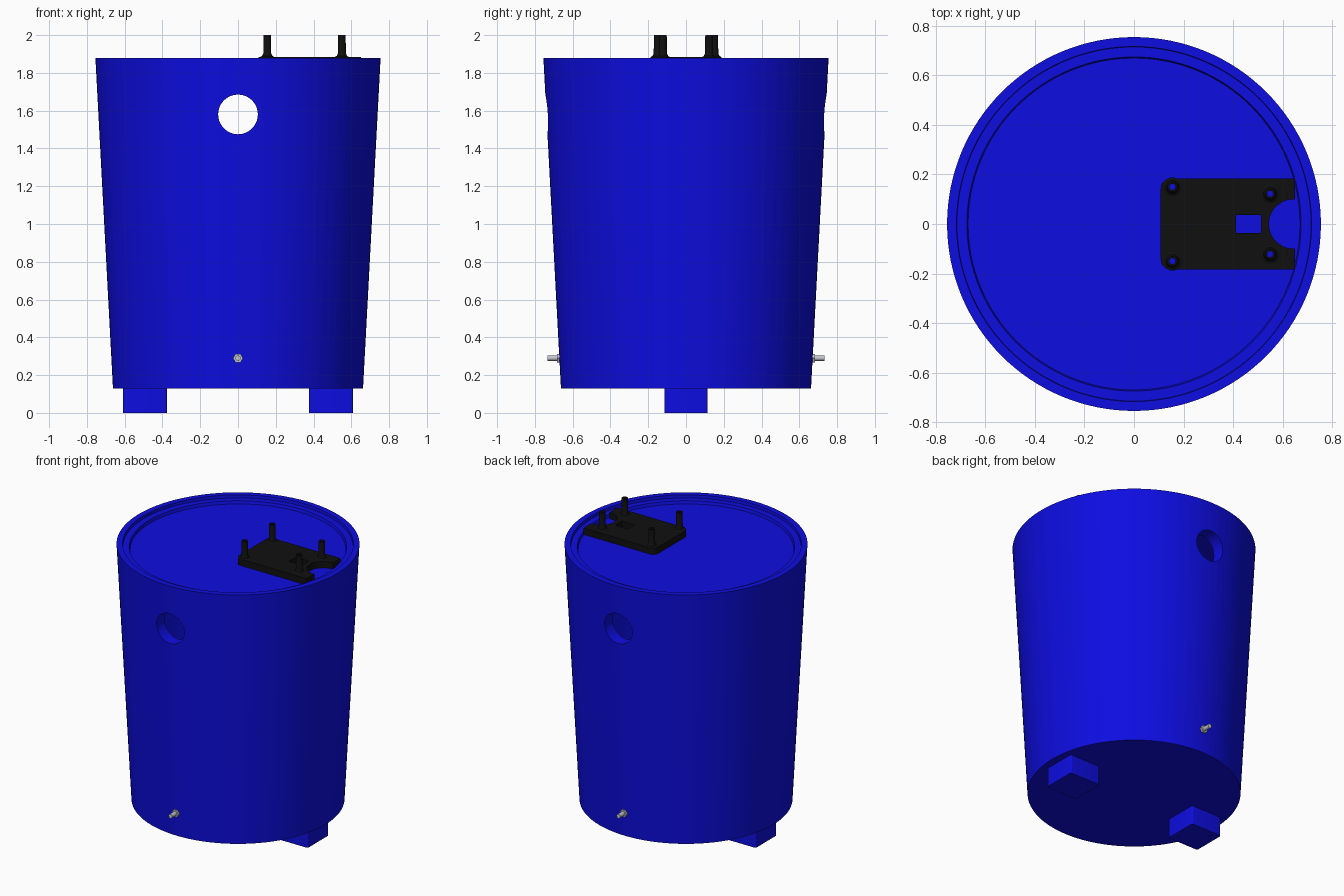
import bpy, bmesh, math
from mathutils import Matrix, Vector

cube = bpy.data.objects.get("Cube")
if cube:
    bpy.data.objects.remove(cube, do_unlink=True)


def material(name, color, metallic=0.0):
    m = bpy.data.materials.new(name)
    m.use_nodes = True
    m.diffuse_color = (*color, 1)
    m.node_tree.nodes["Principled BSDF"].inputs["Base Color"].default_value = (*color, 1)
    return m


BLUE = material("blue plastic", (0.004, 0.004, 0.75))
BLACK = material("black plastic", (0.005, 0.005, 0.005))
STEEL = material("light steel", (0.55, 0.57, 0.62))


def finish(bm, name, mat):
    bmesh.ops.remove_doubles(bm, verts=bm.verts, dist=1e-5)
    bmesh.ops.recalc_face_normals(bm, faces=bm.faces)
    mesh = bpy.data.meshes.new(name)
    bm.to_mesh(mesh)
    bm.free()
    ob = bpy.data.objects.new(name, mesh)
    bpy.context.collection.objects.link(ob)
    mesh.materials.append(mat)
    return ob


def lathe(name, profile, mat, segments=32, at=(0, 0, 0), closed=False):
    """Revolve (radius, height) points around z; closed joins last to first."""
    bm = bmesh.new()
    verts = [bm.verts.new((r, 0, z)) for r, z in profile]
    pairs = list(zip(verts, verts[1:]))
    if closed:
        pairs.append((verts[-1], verts[0]))
    edges = [bm.edges.new(p) for p in pairs]
    bmesh.ops.spin(bm, geom=verts + edges, cent=(0, 0, 0), axis=(0, 0, 1),
                   angle=math.tau, steps=segments, use_merge=False)
    bmesh.ops.translate(bm, verts=bm.verts, vec=Vector(at))
    return finish(bm, name, mat)


def rod(name, r, z0, z1, mat, segments=32, at=(0, 0, 0)):
    return lathe(name, [(0, z0), (r, z0), (r, z1), (0, z1)], mat, segments, at)


def box(name, lo, hi, mat, bevel=0.0):
    """Box between two corners, with its upright edges rounded."""
    bm = bmesh.new()
    bmesh.ops.create_cube(bm, size=1)
    lo, hi = Vector(lo), Vector(hi)
    bmesh.ops.scale(bm, verts=bm.verts, vec=hi - lo)
    bmesh.ops.translate(bm, verts=bm.verts, vec=(lo + hi) / 2)
    if bevel:
        upright = [e for e in bm.edges
                   if abs(e.verts[0].co.z - e.verts[1].co.z) > 1e-4]
        bmesh.ops.bevel(bm, geom=upright, offset=bevel, segments=6,
                        profile=0.5, affect='EDGES')
    return finish(bm, name, mat)


def cut(ob, cutter, operation='DIFFERENCE'):
    """Apply a boolean and remove the helper."""
    cutter.hide_render = True
    mod = ob.modifiers.new("cut", 'BOOLEAN')
    mod.operation, mod.solver, mod.object = operation, 'EXACT', cutter
    bpy.context.view_layer.objects.active = ob
    bpy.ops.object.modifier_apply(modifier=mod.name)
    bpy.data.objects.remove(cutter, do_unlink=True)


def smooth(ob):
    bpy.ops.object.select_all(action='DESELECT')
    ob.select_set(True)
    bpy.context.view_layer.objects.active = ob
    bpy.ops.object.shade_smooth_by_angle(angle=math.radians(30))


# Tapered hollow tub with a recessed, stepped lid
FLOOR, RIM = 1.84, 1.88
tub = lathe("tub", [(0, 0.13), (0.662, 0.13), (0.755, RIM), (0.717, RIM),
                    (0.715, 1.86), (0.675, 1.86), (0.67, FLOOR), (0, FLOOR)],
            BLUE, 128)
cut(tub, lathe("cavity", [(0, 0.2), (0.585, 0.2), (0.665, 1.78), (0, 1.78)], BLUE, 128))

# Round opening through the front and back walls
opening = rod("opening", 0.105, -1, 1, BLUE, 48)
opening.data.transform(Matrix.Translation((0, 0, 1.58)) @ Matrix.Rotation(math.pi / 2, 4, 'X'))
cut(tub, opening)
smooth(tub)

# Two block feet with small screw holes underneath
for side, name in ((1, "left_foot"), (-1, "right_foot")):
    x = 0.4925 * side
    foot = box(name, (x - 0.117, -0.115, 0), (x + 0.117, 0.115, 0.132), BLUE, 0.012)
    for dx in (-0.07, 0.07):
        for dy in (-0.07, 0.07):
            cut(foot, rod("screw_hole", 0.008, -0.05, 0.05, BLUE, 12, (x + dx, dy, 0)))
    smooth(foot)

# Steel bolts with hexagonal nuts, low on the front and back
for side, name in ((1, "front"), (-1, "back")):
    turn = Matrix.Translation((0, 0, 0.29)) @ Matrix.Rotation(side * math.pi / 2, 4, 'X')
    bolt = rod(name + "_bolt", 0.014, 0.6, 0.732, STEEL, 24)
    nut = rod(name + "_nut", 0.026, 0.655, 0.682, STEEL, 6)
    for part in (bolt, nut):
        part.data.transform(turn)
        smooth(part)

# Black mounting plate: rounded on the inner end, notched on the outer end
TOP = 1.884
plate = box("mounting_plate", (0.108, -0.184, FLOOR), (0.75, 0.184, TOP), BLACK, 0.04)
cut(plate, box("end_trim", (0.65, -0.3, 1.7), (0.9, 0.3, 2.1), BLACK))
cut(plate, rod("notch", 0.1, 1.7, 2.1, BLACK, 48, (0.645, 0, 0)))
cut(plate, box("slot", (0.413, -0.037, 1.7), (0.512, 0.037, 2.1), BLACK))

# Hollow standoffs with flared bases
for x, y in ((0.155, 0.15), (0.55, 0.122)):
    for side in (1, -1):
        cut(plate, rod("bore", 0.012, 1.7, 2.1, BLACK, 24, (x, y * side, 0)))
        post = lathe("standoff", [(0.012, TOP - 0.005), (0.038, TOP - 0.005), (0.038, TOP),
                                  (0.027, TOP + 0.006), (0.021, TOP + 0.02),
                                  (0.02, 2.0), (0.012, 2.0)],
                     BLACK, 24, (x, y * side, 0), closed=True)
        smooth(post)
smooth(plate)
